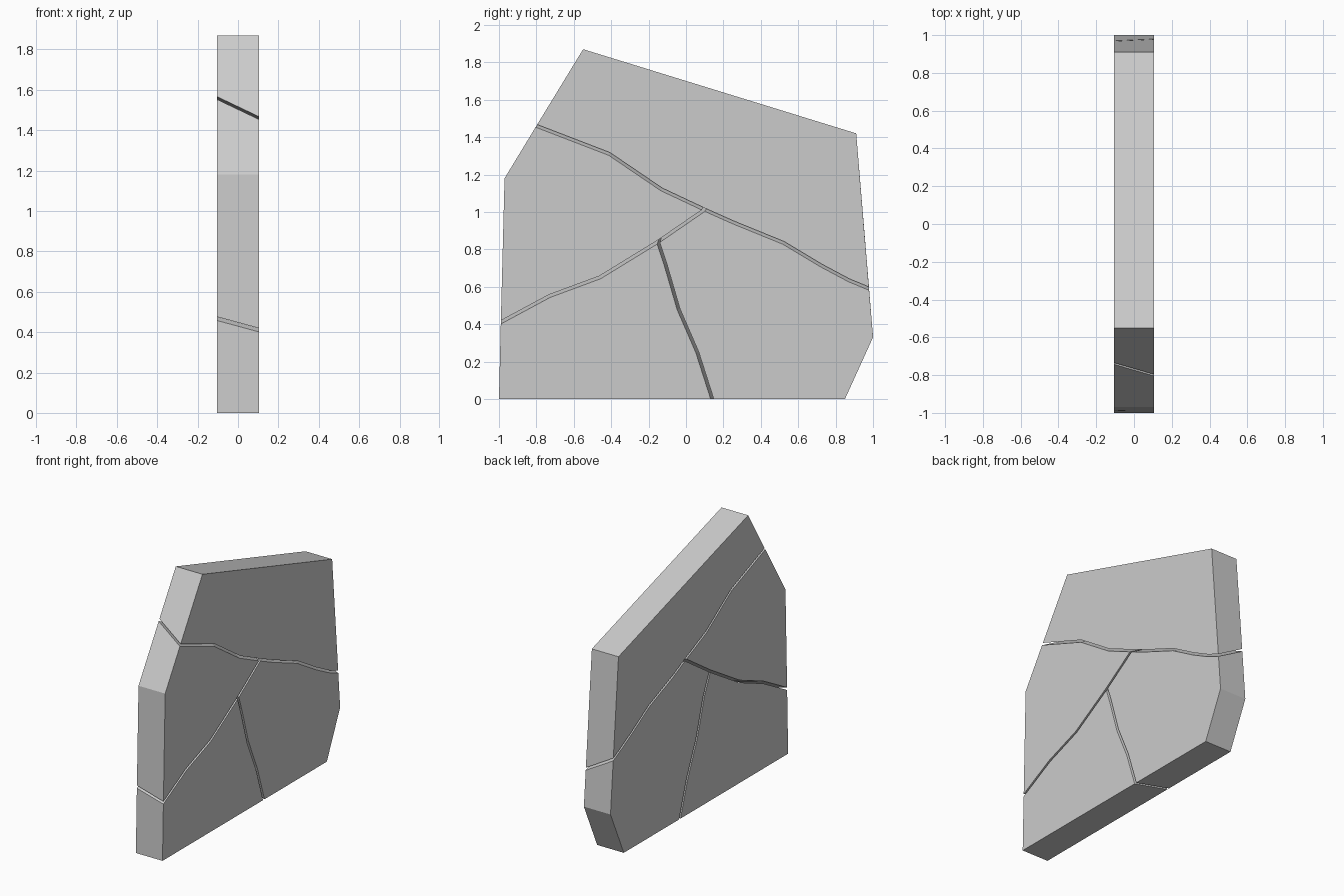
import bpy, bmesh
from mathutils import Vector

if "Cube" in bpy.data.objects:
    bpy.data.objects.remove(bpy.data.objects["Cube"])

HALF = 0.105     # half thickness of the slab
GAP = 0.008      # half width of the cracks

# crack paths: (y, z) on the right face, then the shift of that point on the left face
crack_upper_a = [(-.80, 1.46, .061, .10), (-.41, 1.31, .05, .10),
                 (-.13, 1.12, .05, .10), (.10, 1.012, .06, .10)]
crack_upper_b = [(.10, 1.012, .06, .10), (.25, .945, .05, .10), (.52, .835, .05, .10),
                 (.72, .715, .05, .10), (.87, .635, .03, .11), (.9785, .59, -.0095, .12)]
crack_lower_a = [(-.99, .41, .0015, .057), (-.73, .55, .01, .065),
                 (-.46, .65, .01, .075), (-.15, .84, .03, .085)]
crack_lower_b = [(-.15, .84, .03, .085), (.10, 1.012, .06, .10)]
crack_base = [(-.15, .84, .03, .085), (-.11, .72, .06, .05), (-.04, .48, .07, .02),
              (.06, .25, .075, .01), (.14, 0, .08, 0)]


def inset(ring, cracked):
    """Move only the cracked edges inward, keeping the outer outline."""
    out, n = [], len(ring)
    for i in range(n):
        p, a, b = ring[i], ring[i - 1], ring[(i + 1) % n]
        d1, d2 = (p - a).normalized(), (b - p).normalized()
        n1, n2 = Vector((-d1.y, d1.x)), Vector((-d2.y, d2.x))
        g1 = GAP if cracked[i - 1] else 0
        g2 = GAP if cracked[i] else 0
        det = n1.x * n2.y - n1.y * n2.x
        if abs(det) < 0.02:
            out.append(p + n1 * max(g1, g2))
        else:
            out.append(p + Vector((g1 * n2.y - g2 * n1.y, n1.x * g2 - n2.x * g1)) / det)
    return out


def piece(name, outline, *cracks):
    """Loft one fragment between the right and the left face."""
    path = []
    for c in cracks:
        path += c if not path else c[1:]
    pts = [(y, z, 0, 0) for y, z in outline] + path
    n, k = len(pts), len(outline)
    cracked = [k <= i < n - 1 for i in range(n)]
    bm = bmesh.new()
    loops = []
    for x, s in ((HALF, 0), (-HALF, 1)):
        ring = [Vector((y + s * dy, z + s * dz)) for y, z, dy, dz in pts]
        loops.append([bm.verts.new((x, v.x, v.y)) for v in inset(ring, cracked)])
    right, left = loops
    bm.faces.new(right)
    bm.faces.new(left[::-1])
    for i in range(n):
        j = (i + 1) % n
        bm.faces.new((right[j], right[i], left[i], left[j]))
    bmesh.ops.recalc_face_normals(bm, faces=bm.faces)
    mesh = bpy.data.meshes.new(name)
    bm.to_mesh(mesh)
    bm.free()
    bpy.context.collection.objects.link(bpy.data.objects.new(name, mesh))


# four fragments of the broken slab
piece("top_fragment", [(.91, 1.42), (-.55, 1.87)], crack_upper_a, crack_upper_b)
piece("front_fragment", [(-.97, 1.18)], crack_lower_a, crack_lower_b, crack_upper_a[::-1])
piece("back_fragment", [(.85, 0), (1, .33)], crack_upper_b[::-1], crack_lower_b[::-1], crack_base)
piece("base_fragment", [(-1, 0)], crack_base[::-1], crack_lower_a[::-1])
